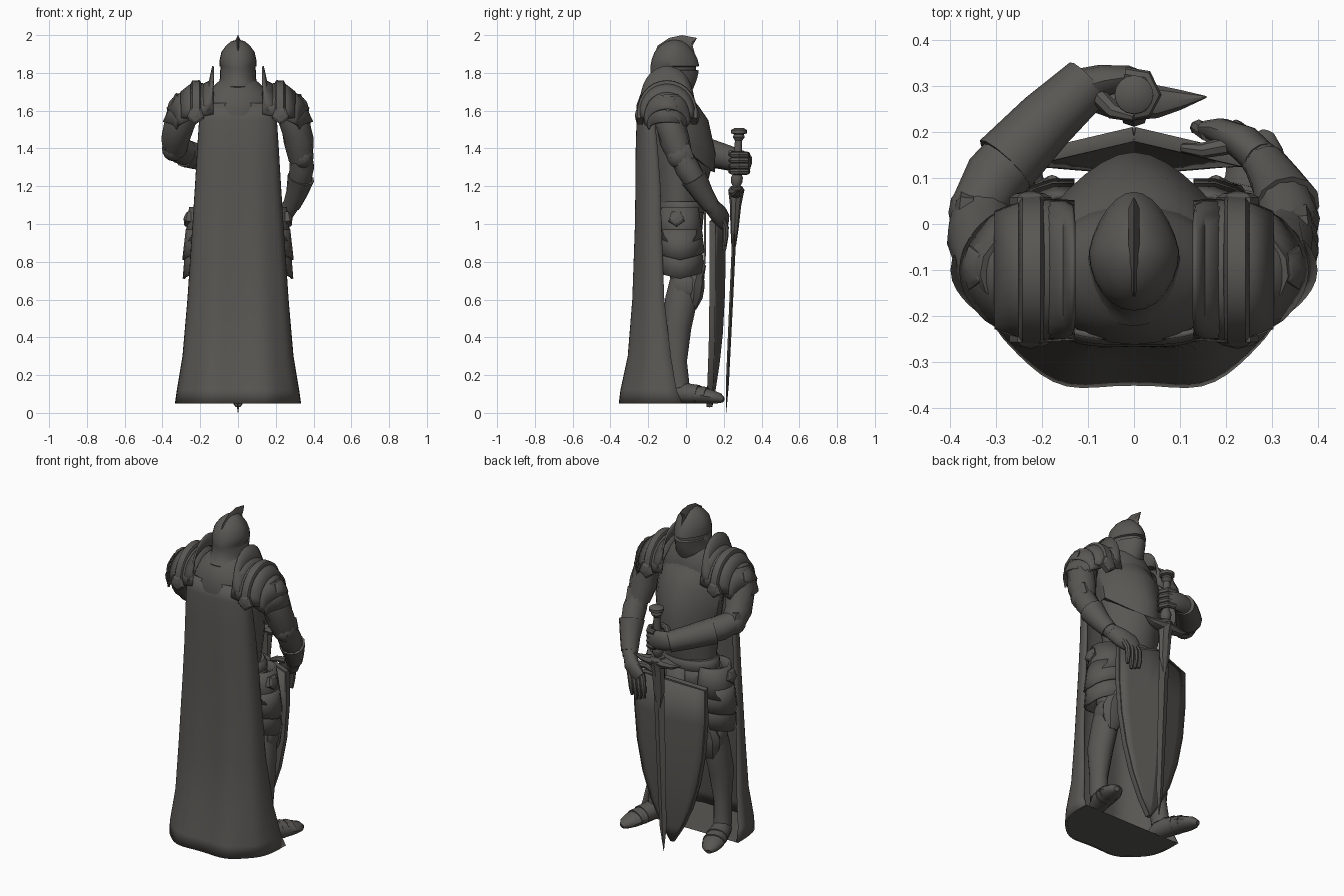
import bpy, bmesh, math
from math import sin, cos, pi
from mathutils import Vector

MAT = bpy.data.materials.new("dark_grey_stone")
MAT.diffuse_color = (0.10, 0.095, 0.087, 1)


def finish(name, verts, faces, thick=0, angle=38):
    me = bpy.data.meshes.new(name)
    me.from_pydata([tuple(v) for v in verts], [], faces)
    bm = bmesh.new()
    bm.from_mesh(me)
    bmesh.ops.remove_doubles(bm, verts=bm.verts, dist=0.0004)
    bmesh.ops.recalc_face_normals(bm, faces=bm.faces)
    bm.to_mesh(me)
    bm.free()
    ob = bpy.data.objects.new(name, me)
    bpy.context.collection.objects.link(ob)
    me.materials.append(MAT)
    bpy.ops.object.select_all(action='DESELECT')
    bpy.context.view_layer.objects.active = ob
    ob.select_set(True)
    bpy.ops.object.shade_smooth_by_angle(angle=math.radians(angle))
    if thick:
        m = ob.modifiers.new("thickness", 'SOLIDIFY')
        m.thickness, m.offset = thick, 0
    return ob


def loft(name, rows, closed=True, caps=True, thick=0, angle=38):
    n = len(rows[0])
    faces = []
    for r in range(len(rows) - 1):
        for i in range(n if closed else n - 1):
            j = (i + 1) % n
            faces.append((r * n + i, r * n + j, r * n + n + j, r * n + n + i))
    if closed and caps:
        faces += [tuple(range(n)), tuple(range((len(rows) - 1) * n, len(rows) * n))]
    return finish(name, [p for r in rows for p in r], faces, thick, angle)


def tube(name, path, n=12, ref=(0, 0, 1), angle=38):
    """Sweep of ellipses; path holds (x, y, z, radius across, radius along ref)."""
    P = [Vector(p[:3]) for p in path]
    rows = []
    for i, p in enumerate(path):
        t = (P[min(i + 1, len(P) - 1)] - P[max(i - 1, 0)]).normalized()
        u = t.cross(Vector(ref)).normalized()
        v = u.cross(t)
        rows.append([P[i] + u * p[3] * cos(2 * pi * k / n) + v * p[-1] * sin(2 * pi * k / n) for k in range(n)])
    return loft(name, rows, angle=angle)


def ring(z, yb, yf, rx, keel=0.0, drop=0.0, n=24):
    pts = []
    for i in range(n):
        s, c = sin(2 * pi * i / n), cos(2 * pi * i / n)
        f = max(c, 0)
        pts.append((rx * s * (1 - keel * f), (yf + yb) / 2 + (yf - yb) / 2 * c, z - drop * f))
    return pts


def ball(name, c, r, n=14, m=8):
    rows = [[(c[0] + r[0] * sin(pi * j / m) * cos(2 * pi * i / n), c[1] + r[1] * sin(pi * j / m) * sin(2 * pi * i / n),
              c[2] + r[2] * cos(pi * j / m)) for i in range(n)] for j in range(m + 1)]
    return loft(name, rows, caps=False)


def badge(name, c, normal, r):
    """Five-sided ornament pointing along normal."""
    nv = Vector(normal).normalized()
    u = nv.cross(Vector((0, 0, 1))).normalized()
    v = u.cross(nv)
    rows = [[Vector(c) + nv * d + (u * sin(2 * pi * k / 5) - v * cos(2 * pi * k / 5)) * r * q for k in range(5)]
            for d, q in ((-0.02, 1), (0.008, 1), (0.016, 0.7), (0.022, 0.1))]
    return loft(name, rows, angle=20)


# cape with folds and closed hem
rows = []
for z, hw, yb, yf in ((1.64, .19, -.245, -.17), (1.55, .2, -.257, -.165), (1.4, .21, -.262, -.15), (1.2, .222, -.264, -.135), (1.0, .235, -.266, -.13),
                      (.6, .262, -.28, -.115), (.3, .288, -.305, -.08), (.12, .318, -.345, -.05), (.05, .328, -.355, -.02)):
    row = []
    for i in range(33):
        t = -pi / 2 + pi * i / 32
        s, c = sin(t), max(cos(t), 0)
        fold = .010 * cos(7 * t) * (1.75 - z) / 1.7 * c
        row.append((hw * math.copysign(abs(s) ** .85, s), yf + (yb - yf) * c ** .65 + fold, z))
    rows.append(row)
loft("cape", rows, closed=False, thick=0.012)
finish("cape_floor", rows[-1], [tuple(range(33))])
loft("cape_yoke", [ring(1.575, -.262, .04, .2), ring(1.63, -.262, .045, .198), ring(1.69, -.24, .035, .17),
                   ring(1.735, -.212, .02, .125), ring(1.77, -.17, .0, .085)])

# helmet with eye slit, crest and neck guard
loft("helmet", [ring(z, yb, yf, rx, .22) for z, yb, yf, rx in (
    (1.69, -.2, .025, .09), (1.728, -.222, .043, .11), (1.745, -.208, .05, .102), (1.775, -.19, .06, .095), (1.812, -.188, .068, .096),
    (1.816, -.188, .052, .093), (1.832, -.188, .052, .093), (1.836, -.188, .07, .098), (1.87, -.182, .062, .097),
    (1.91, -.167, .042, .088), (1.945, -.137, .015, .063), (1.968, -.1, -.015, .035), (1.975, -.07, -.05, .006))])
crest = ((-.17, 1.89), (-.15, 1.945), (-.09, 1.985), (-.02, 2.0), (.058, 1.985), (.035, 1.945), (.05, 1.89))
loft("helmet_crest", [[(x, -.06 + (y + .06) * k, 1.88 + (z - 1.88) * k) for y, z in crest]
                      for x, k in ((-.012, .8), (-.001, 1), (.001, 1), (.012, .8))])

# torso
loft("torso", [ring(*r) for r in ((.97, -.15, .07, .17), (1.12, -.15, .09, .165, .15), (1.3, -.18, .135, .185, .25),
                                  (1.45, -.2, .135, .2, .3), (1.58, -.21, .09, .2, .2), (1.66, -.2, .04, .14))])
loft("breastplate", [ring(1.4, -.17, .152, .2, .38, .13), ring(1.46, -.18, .156, .208, .38, .08), ring(1.55, -.2, .118, .205, .3),
                     ring(1.62, -.2, .07, .17, .1), ring(1.67, -.17, .03, .12)])
loft("belt", [ring(1.06, -.145, .098, .188), ring(1.075, -.15, .105, .195), ring(1.105, -.15, .105, .19), ring(1.12, -.14, .095, .175)])
loft("hip_skirt", [ring(1.07, -.14, .09, .185), ring(.92, -.15, .075, .2)], caps=False, thick=.012)
loft("belt_cloth", [[(x * w, y, z) for x in (-1, 0, 1)] for w, y, z in ((.06, .1, 1.07), (.06, .1, .85), (.04, .09, .7))],
     closed=False, thick=.012)

for s, side in ((1, "right"), (-1, "left")):
    # legs
    tube(side + "_thigh", [(s * .1, -.03, 1.04, .1), (s * .125, -.03, .9, .1), (s * .16, -.01, .74, .078), (s * .18, .0, .66, .068)])
    tube(side + "_greave", [(s * .18, -.01, .7, .062, .075), (s * .187, -.025, .6, .07, .085), (s * .2, -.05, .45, .068, .078),
                            (s * .21, -.05, .27, .048, .055), (s * .22, -.035, .13, .05, .055)], ref=(0, 1, 0))
    tube(side + "_knee_cop", [(s * .187, .035, .55, .03, .02), (s * .185, .04, .61, .064, .048), (s * .18, .045, .68, .076, .055),
                              (s * .178, .06, .735, .06, .04), (s * .178, .1, .785, .01, .008)], n=8, ref=(0, 1, 0))
    ball(side + "_knee_wing", (s * .235, .0, .67), (.018, .06, .055))
    # armoured foot in overlapping lames
    tube(side + "_foot", [(s * .205, -.085, .085, .035, .035), (s * .215, -.05, .1, .05, .05), (s * .232, .0, .105, .056, .055),
                          (s * .248, .06, .096, .061, .047), (s * .268, .13, .086, .06, .037), (s * .282, .175, .078, .044, .028),
                          (s * .29, .198, .068, .016, .014)], n=12)
    for k in range(2):
        tube(side + "_foot_lame", [(s * (.24 + .012 * k), .03 + .045 * k, .103 - .006 * k, .057, .05 - .005 * k),
                                   (s * (.25 + .012 * k), .065 + .045 * k, .098 - .006 * k, .064, .05 - .006 * k)])
    # thigh plates wrapped around the outside, pointed at the bottom
    for k, (z0, z1, r0, r1) in enumerate(((1.09, .94, .1, .126), (.97, .86, .118, .136), (.88, .76, .12, .134))):
        rows = []
        for f in (0, .5, 1):
            row = []
            for i in range(11):
                t = -1.75 + 3.5 * i / 10
                r = r0 + (r1 - r0) * f
                dip = .05 * f * (1 - abs(t) / 1.75)
                row.append((s * (.153 + r * cos(t)), -.032 + r * .93 * sin(t), z0 + (z1 - z0) * f - dip))
            rows.append(row)
        loft(side + "_tasset", rows, closed=False, thick=.012)
    badge(side + "_tasset_badge", (s * .265, -.05, 1.03), (s, 0, .2), .045)

    # shoulder plates: arcs over the arm from back to front
    def arch(x, zt, zb, hy, yc=-.1, peak=0):
        return [(s * (x + peak * sin(pi * i / 14) ** 2), yc + hy * cos(pi * i / 14), zb + (zt - zb) * sin(pi * i / 14) ** .8) for i in range(15)]
    loft(side + "_shoulder_top", [arch(.13, 1.71, 1.58, .145), arch(.19, 1.74, 1.57, .148), arch(.25, 1.735, 1.56, .142),
                                  arch(.3, 1.695, 1.56, .122)], closed=False, thick=.014)
    loft(side + "_shoulder_lame", [arch(.255, 1.715, 1.55, .122), arch(.3, 1.685, 1.53, .118, peak=.012), arch(.32, 1.61, 1.52, .105, peak=.055)],
         closed=False, thick=.012)
    loft(side + "_shoulder_lower_lame", [arch(.28, 1.67, 1.54, .105), arch(.315, 1.63, 1.52, .105, peak=.035),
                                         arch(.325, 1.54, 1.5, .095, peak=.068)], closed=False, thick=.012)
    loft(side + "_shoulder_strap", [arch(.195, 1.74, 1.55, .15), arch(.205, 1.758, 1.55, .16), arch(.24, 1.756, 1.55, .158), arch(.25, 1.735, 1.55, .145)],
         closed=False, thick=.008)
    loft(side + "_neck_guard_plate", [arch(.19, 1.735, 1.58, .147), arch(.15, 1.755, 1.6, .147), arch(.132, 1.835, 1.63, .138)],
         closed=False, thick=.01)
    badge(side + "_rear_strap_badge", (s * .225, -.248, 1.575), (0, -1, 0), .048)
    badge(side + "_front_strap_badge", (s * .225, .05, 1.575), (0, 1, 0), .048)
    badge(side + "_shoulder_badge", (s * .345, -.095, 1.635), (s, 0, .5), .05)

# right arm, hanging towards the shield
tube("right_upper_arm", [(.26, -.1, 1.66, .08), (.3, -.085, 1.55, .085), (.322, -.06, 1.44, .08), (.333, -.025, 1.34, .065)])
tube("right_forearm", [(.335, -.03, 1.37, .058), (.338, .005, 1.3, .066), (.325, .06, 1.21, .062), (.295, .115, 1.12, .046), (.27, .145, 1.08, .042)])
ball("right_elbow_cop", (.343, -.035, 1.36), (.058, .068, .068))
badge("right_elbow_wing", (.372, -.02, 1.37), (1, .1, 0), .065)
tube("right_gauntlet_cuff", [(.333, .04, 1.245, .072), (.31, .09, 1.16, .056), (.285, .13, 1.1, .047)])
tube("right_hand", [(.275, .14, 1.09, .04, .045), (.24, .175, 1.05, .04, .055), (.19, .2, 1.02, .03, .055), (.165, .205, 1.0, .02, .045)])
for k in range(4):
    x = .14 + .027 * k
    tube("right_finger", [(x + .02, .195, 1.03, .017), (x, .21, .98, .017), (x - .004, .209, .93, .015), (x - .004, .203, .885 - .012 * (k % 3), .009)], n=8, ref=(0, 1, 0))
tube("right_thumb", [(.2, .17, 1.06, .02), (.15, .16, 1.06, .017), (.105, .165, 1.04, .01)], n=8)

# left arm, bent across to the sword grip
tube("left_upper_arm", [(-.26, -.1, 1.66, .08), (-.305, -.08, 1.55, .085), (-.332, -.025, 1.45, .076), (-.333, .035, 1.39, .064)])
tube("left_forearm", [(-.345, .02, 1.41, .06), (-.3, .1, 1.385, .07), (-.22, .19, 1.36, .064), (-.13, .28, 1.335, .048), (-.07, .3, 1.325, .04)])
ball("left_elbow_cop", (-.343, .025, 1.4), (.06, .07, .068))
badge("left_elbow_wing", (-.372, .02, 1.42), (-1, .1, 0), .065)
tube("left_gauntlet_cuff", [(-.28, .13, 1.375, .075), (-.19, .225, 1.35, .067), (-.1, .308, 1.325, .058)])
tube("left_hand", [(-.12, .295, 1.33, .042, .05), (-.07, .31, 1.325, .036, .058), (-.01, .32, 1.32, .024, .056), (.02, .315, 1.315, .016, .05)])
for k in range(4):
    z = 1.367 - .03 * k
    tube("left_finger", [(-.02, .325, z, .016), (.025, .318, z, .017), (.043, .28, z, .017), (.025, .245, z, .016), (-.015, .235, z, .012)], n=8)
tube("left_thumb", [(-.08, .28, 1.355, .02), (-.045, .245, 1.37, .018), (.0, .233, 1.38, .011)], n=8)


# sword, leaning slightly; sy gives its depth at a height
def sy(z):
    return .212 + .046 * z


def sword_part(name, prof, n=16, angle=38):
    loft(name, [[(rx * cos(2 * pi * i / n), sy(z) + ry * sin(2 * pi * i / n), z) for i in range(n)] for z, rx, ry in prof], angle=angle)


sword_part("sword_blade", [(1.15, .036, .011), (.6, .031, .010), (.15, .023, .008), (.0, .001, .001)], 4, 20)
sword_part("sword_collar", [(1.2, .045, .03), (1.18, .045, .043), (1.1, .04, .03), (.98, .035, .022), (.88, .012, .012)], 8, 25)
sword_part("sword_grip", [(1.2, .02, .02), (1.22, .03, .03), (1.245, .032, .032), (1.27, .02, .02), (1.36, .023, .023), (1.45, .019, .019)])
sword_part("sword_pommel", [(1.44, .018, .018), (1.46, .032, .032), (1.475, .026, .026), (1.48, .042, .042), (1.497, .042, .042), (1.508, .025, .025)])
for s in (1, -1):
    tube("sword_guard", [(0, sy(1.17), 1.17, .04, .036), (s * .05, sy(1.17), 1.165, .036, .028), (s * .1, sy(1.17) + .004, 1.165, .022, .02),
                         (s * .157, sy(1.17) + .01, 1.18, .002, .002)], n=8)

# heater shield with centre ridge and rim
outline = ((1.01, .232, .195), (.8, .232, .195), (.6, .215, .19), (.42, .18, .18), (.26, .128, .163), (.13, .065, .143), (.035, .004, .125))
us = [-1, -.75, -.5, -.25, 0, .25, .5, .75, 1]
loft("shield", [[(u * w, yc - .055 * abs(u) * w / .232, z + (.035 * (1 - abs(u)) if z > 1 else 0)) for u in us]
                for z, w, yc in outline], closed=False, thick=.03, angle=8)
for s in (1, -1):
    tube("shield_rim", [(0, .195, 1.045, .01, .018)] + [(s * w, yc - .055 * w / .232, z, .01, .018) for z, w, yc in outline], n=6, ref=(0, 1, 0))
